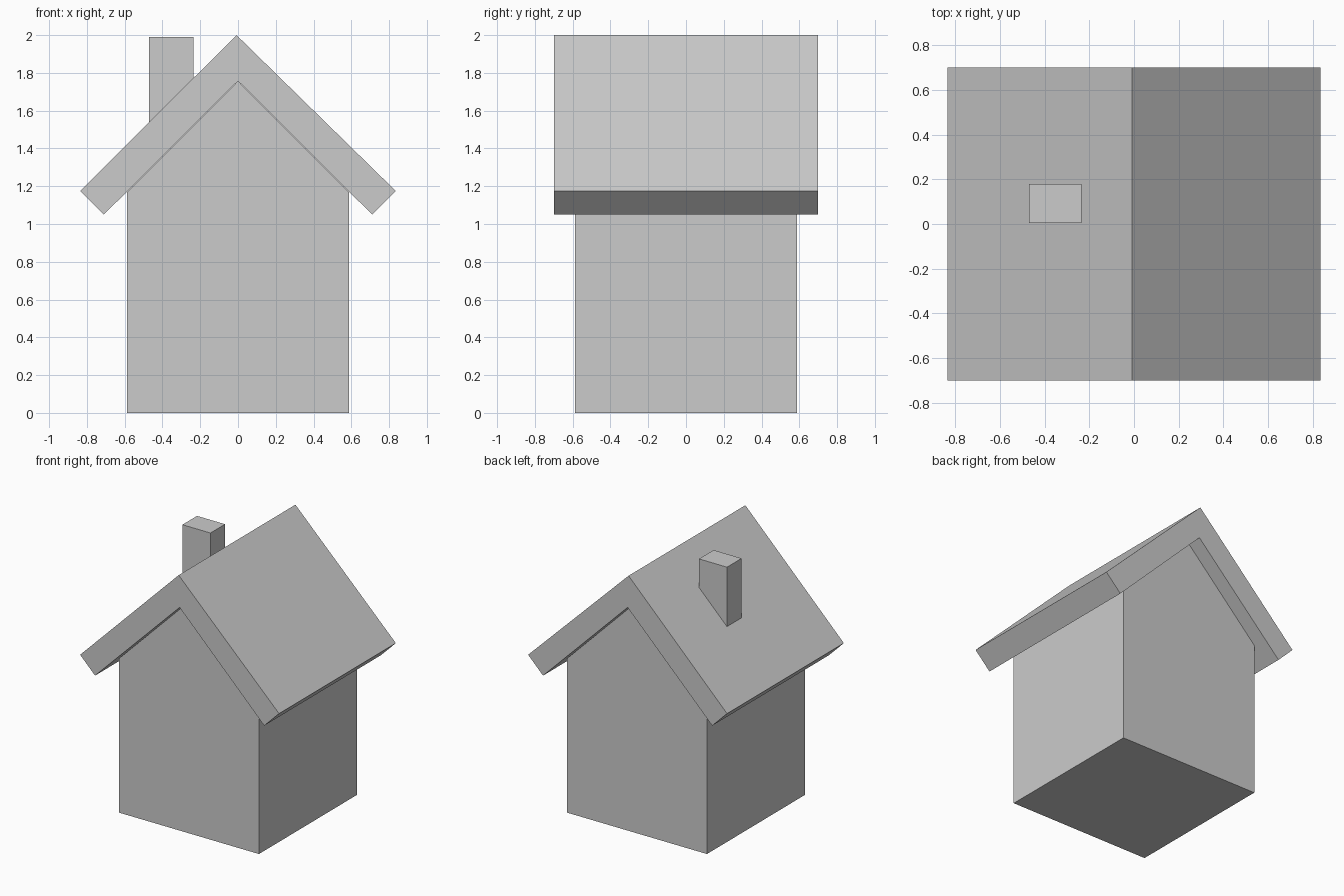
import bpy
import bmesh

cube = bpy.data.objects.get("Cube")
if cube:
    bpy.data.objects.remove(cube, do_unlink=True)

GREY = (0.6, 0.6, 0.6, 1)
grey = bpy.data.materials.new("plain_grey")
grey.use_nodes = True
grey.diffuse_color = GREY
grey.node_tree.nodes["Principled BSDF"].inputs["Base Color"].default_value = GREY


def extrude_profile(name, profile, y0, y1):
    """Extrude an (x, z) outline from y0 to y1 into a closed solid."""
    bm = bmesh.new()
    face = bm.faces.new([bm.verts.new((x, y0, z)) for x, z in profile])
    result = bmesh.ops.extrude_face_region(bm, geom=[face])
    verts = [g for g in result["geom"] if isinstance(g, bmesh.types.BMVert)]
    bmesh.ops.translate(bm, vec=(0, y1 - y0, 0), verts=verts)
    bmesh.ops.recalc_face_normals(bm, faces=bm.faces)
    mesh = bpy.data.meshes.new(name)
    bm.to_mesh(mesh)
    bm.free()
    mesh.materials.append(grey)
    obj = bpy.data.objects.new(name, mesh)
    bpy.context.collection.objects.link(obj)
    return obj


# Walls with gable ends
W = 0.587
extrude_profile("house_walls",
                [(-W, 0), (W, 0), (W, 1.17), (0, 1.757), (-W, 1.17)], -W, W)

# Pitched roof with overhanging eaves, ridge slightly off centre
extrude_profile("roof",
                [(-0.835, 1.175), (-0.71, 1.05), (0, 1.757),
                 (0.71, 1.05), (0.835, 1.175), (-0.008, 2.0)], -0.7, 0.7)

# Chimney, its foot slanted and buried inside the roof slab
extrude_profile("chimney",
                [(-0.47, 1.42), (-0.235, 1.65), (-0.235, 1.99), (-0.47, 1.99)],
                0.005, 0.18)
